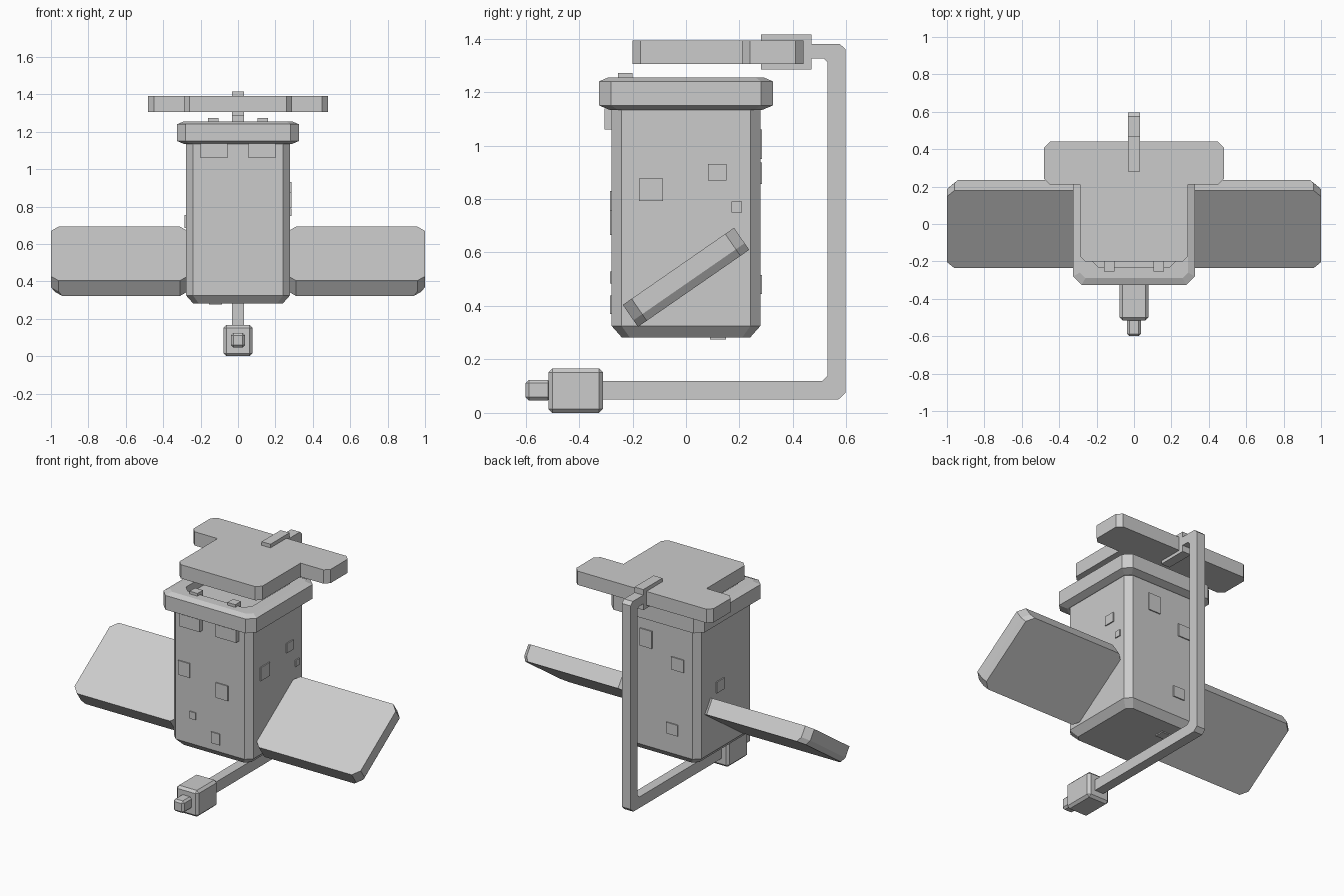
import bpy, bmesh, math
from mathutils import Matrix, Vector

cube = bpy.data.objects.get("Cube")
if cube:
    bpy.data.objects.remove(cube, do_unlink=True)

GREY = (0.6, 0.6, 0.6, 1)
grey = bpy.data.materials.new("plain grey")
grey.use_nodes = True
grey.diffuse_color = GREY
grey.node_tree.nodes["Principled BSDF"].inputs["Base Color"].default_value = GREY


def finish(name, bm, matrix=None):
    if matrix:
        bm.transform(matrix)
    bmesh.ops.recalc_face_normals(bm, faces=bm.faces)
    mesh = bpy.data.meshes.new(name)
    bm.to_mesh(mesh)
    bm.free()
    mesh.materials.append(grey)
    obj = bpy.data.objects.new(name, mesh)
    bpy.context.scene.collection.objects.link(obj)
    return obj


def box(name, x, y, z, bevel=0):
    """Box from three (low, high) ranges, with optional chamfered edges."""
    bm = bmesh.new()
    bmesh.ops.create_cube(bm, size=1)
    for v in bm.verts:
        v.co = [(lo + hi) / 2 + c * (hi - lo) for c, (lo, hi) in zip(v.co, (x, y, z))]
    if bevel:
        bmesh.ops.bevel(bm, geom=bm.edges[:], offset=bevel, segments=1, affect='EDGES')
    return finish(name, bm)


def clipped_rect(x0, x1, y0, y1, cut):
    """Rectangle outline with its four corners cut off."""
    return [(x0 + cut, y0), (x1 - cut, y0), (x1, y0 + cut), (x1, y1 - cut),
            (x1 - cut, y1), (x0 + cut, y1), (x0, y1 - cut), (x0, y0 + cut)]


def loft(name, sections, matrix=None):
    """Skin a stack of (outline, height) sections and cap both ends."""
    bm = bmesh.new()
    rings = [[bm.verts.new((px, py, z)) for px, py in outline] for outline, z in sections]
    for a, b in zip(rings, rings[1:]):
        for i in range(len(a)):
            j = (i + 1) % len(a)
            bm.faces.new((a[i], a[j], b[j], b[i]))
    bm.faces.new(rings[0])
    bm.faces.new(rings[-1])
    return finish(name, bm, matrix)


def octagon(half, cut):
    return clipped_rect(-half, half, -half, half, cut)


# Main body and the collar with its shallow recess
loft("body", [(octagon(0.24, 0.03), 0.282), (octagon(0.278, 0.037), 0.325),
              (octagon(0.278, 0.037), 1.14)])
loft("collar", [(octagon(0.285, 0.03), 1.133), (octagon(0.325, 0.045), 1.15),
                (octagon(0.325, 0.045), 1.24), (octagon(0.29, 0.03), 1.255),
                (octagon(0.23, 0.04), 1.255), (octagon(0.23, 0.04), 1.2)])

# Tilted wings, the outer lower edge chamfered
tilt = Matrix.Translation((0, 0, 0.507)) @ Matrix.Rotation(math.radians(34.7), 4, 'X')
for side, name in ((1, "left_wing"), (-1, "right_wing")):
    sections = [(clipped_rect(0.27, tip, -0.253, 0.253, 0.04), z)
                for tip, z in ((0.98, -0.05), (1, -0.02), (1, 0.05))]
    loft(name, sections, Matrix.Scale(side, 4, Vector((1, 0, 0))) @ tilt)

# Roof plate: half outline mirrored into a T shape
half = [(0.26, -0.2), (0.29, -0.17), (0.29, 0.21), (0.45, 0.21),
        (0.48, 0.24), (0.48, 0.41), (0.45, 0.44)]
tee = half + [(-px, py) for px, py in reversed(half)]
loft("roof_plate", [(tee, 1.305), (tee, 1.392)])

# Arm behind and below the body: side profile in y, z swept across x
arm = [(0.45, 1.325), (0.515, 1.325), (0.53, 1.31), (0.53, 0.14), (0.51, 0.12),
       (-0.33, 0.12), (-0.33, 0.05), (0.57, 0.05), (0.597, 0.075),
       (0.597, 1.36), (0.575, 1.38), (0.45, 1.38)]
side_on = Matrix(((0, 0, 1, 0), (1, 0, 0, 0), (0, 1, 0, 0), (0, 0, 0, 1)))
loft("support_arm", [(arm, -0.031), (arm, 0.031)], side_on)
box("arm_clamp", (-0.031, 0.031), (0.28, 0.47), (1.285, 1.415))

# Front device at the end of the arm
box("front_device", (-0.077, 0.077), (-0.515, -0.31), (0, 0.166), 0.015)
box("device_nozzle", (-0.037, 0.037), (-0.6, -0.505), (0.047, 0.123), 0.012)

# Rim tabs and upper front blocks
for side, label in ((1, "left"), (-1, "right")):
    box(label + "_rim_tab", sorted((side * 0.105, side * 0.16)), (-0.255, -0.2), (1.2, 1.272))
    box(label + "_front_block", sorted((side * 0.055, side * 0.2)), (-0.305, -0.27), (1.06, 1.138))

# Thin raised plates: (centre along face, centre height, width, height)
plates = {
    "front": [(-0.18, 0.785, 0.08, 0.09), (0.085, 0.712, 0.085, 0.095),
              (-0.12, 0.507, 0.042, 0.045), (0.04, 0.405, 0.06, 0.07)],
    "back": [(0.083, 1.005, 0.085, 0.11), (-0.138, 0.897, 0.085, 0.08),
             (-0.1, 0.48, 0.08, 0.07)],
    "left": [(-0.131, 0.835, 0.09, 0.085), (0.117, 0.9, 0.07, 0.06),
             (0.19, 0.77, 0.04, 0.04)],
    "right": [(0.06, 0.72, 0.075, 0.07)],
}
for face, items in plates.items():
    outward = 1 if face in ("back", "left") else -1
    depth = sorted((outward * 0.275, outward * 0.285))
    for n, (c, z, w, h) in enumerate(items, 1):
        along, up = (c - w / 2, c + w / 2), (z - h / 2, z + h / 2)
        x, y = (along, depth) if face in ("front", "back") else (depth, along)
        box(f"{face}_plate_{n}", x, y, up)
box("bottom_plate", (-0.155, -0.085), (0.09, 0.15), (0.275, 0.29))
